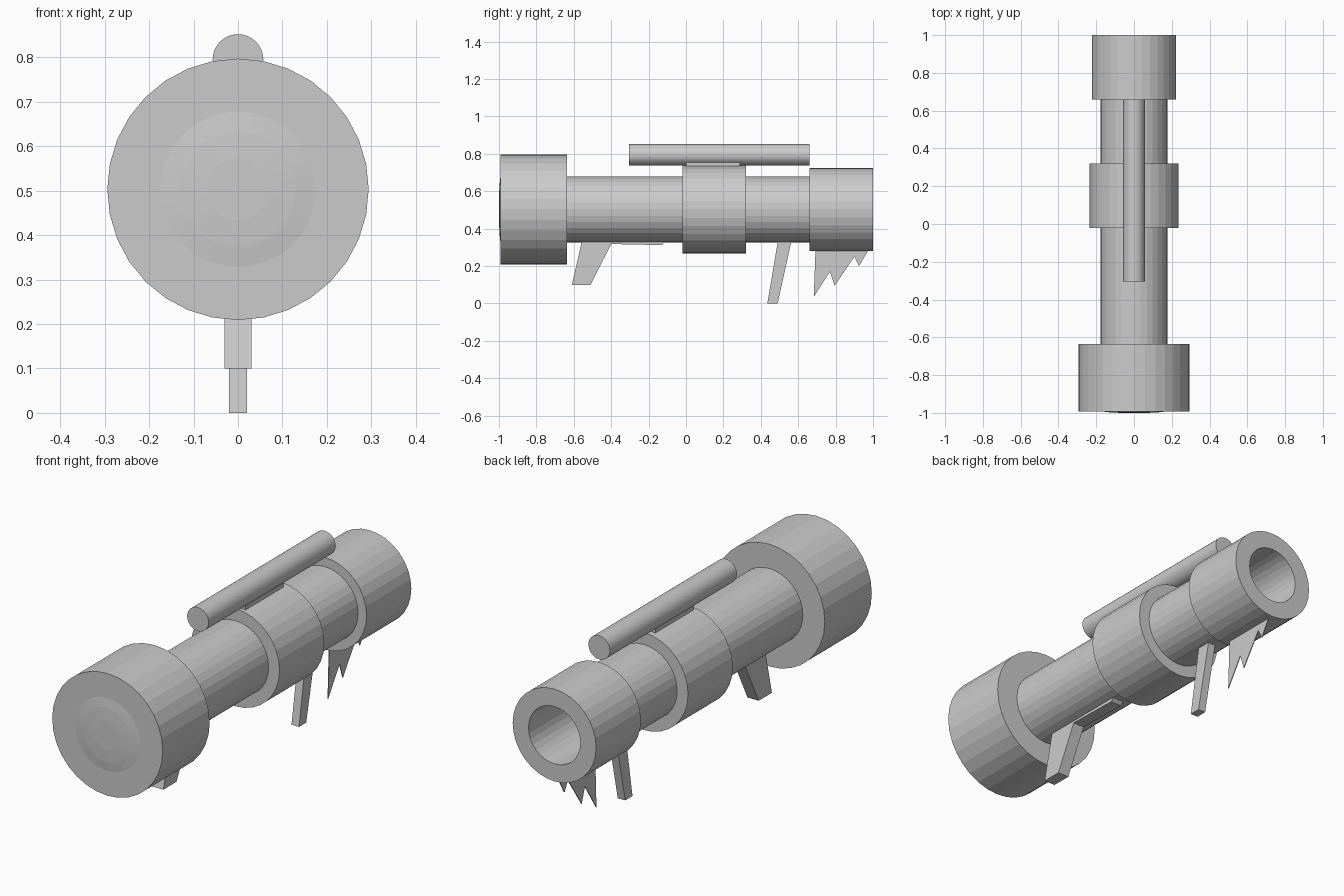
import bpy, bmesh
from math import sin, cos, tau

if "Cube" in bpy.data.objects:
    bpy.data.objects.remove(bpy.data.objects["Cube"])

AXIS_Z = 0.503


def finish(name, bm):
    bmesh.ops.recalc_face_normals(bm, faces=bm.faces)
    mesh = bpy.data.meshes.new(name)
    bm.to_mesh(mesh)
    bm.free()
    obj = bpy.data.objects.new(name, mesh)
    bpy.context.collection.objects.link(obj)
    return obj


def lathe(name, profile, z=AXIS_Z, sides=32, closed=False):
    """Turn (y, radius) points around a lengthwise axis; open ends are capped."""
    bm = bmesh.new()
    rings = [[bm.verts.new((r * cos(tau * i / sides), y, z + r * sin(tau * i / sides)))
              for i in range(sides)] for y, r in profile]
    pairs = list(zip(rings, rings[1:]))
    if closed:
        pairs.append((rings[-1], rings[0]))
    else:
        bm.faces.new(rings[0])
        bm.faces.new(rings[-1])
    for a, b in pairs:
        for i in range(sides):
            j = (i + 1) % sides
            bm.faces.new((a[i], a[j], b[j], b[i]))
    return finish(name, bm)


def plate(name, outline, half_width):
    """Extrude a (y, z) side outline across x."""
    bm = bmesh.new()
    face = bm.faces.new([bm.verts.new((-half_width, y, z)) for y, z in outline])
    out = bmesh.ops.extrude_face_region(bm, geom=[face])
    moved = [v for v in out["geom"] if isinstance(v, bmesh.types.BMVert)]
    bmesh.ops.translate(bm, verts=moved, vec=(2 * half_width, 0, 0))
    return finish(name, bm)


# Front drum with a very shallow domed face
lathe("front_drum", [(-1.0, 0.07), (-0.997, 0.13), (-0.992, 0.175),
                     (-0.992, 0.294), (-0.635, 0.294)])

# Main tube and rear drum, hollowed by one long bore
lathe("barrel", [(-0.64, 0.177), (0.66, 0.177), (0.66, 0.222), (1.0, 0.222),
                 (1.0, 0.138), (-0.6, 0.138)])

# Middle collar
lathe("collar", [(-0.02, 0.177), (-0.02, 0.235), (0.32, 0.235), (0.32, 0.177)],
      closed=True)

# Sighting rod and its mount
lathe("sight_rod", [(-0.305, 0.057), (0.66, 0.057)], z=0.795)
plate("sight_mount", [(0.0, 0.70), (0.29, 0.70), (0.29, 0.757), (0.0, 0.757)], 0.04)

# Front grip with its thin rail
plate("front_grip", [(-0.555, 0.34), (-0.61, 0.10), (-0.51, 0.10), (-0.40, 0.318),
                     (-0.13, 0.312), (-0.105, 0.335)], 0.03)

# Rear support leg
plate("rear_leg", [(0.492, 0.34), (0.435, 0.0), (0.49, 0.0), (0.565, 0.34)], 0.02)

# Jagged fin under the rear drum
plate("jagged_fin", [(0.693, 0.30), (0.683, 0.035), (0.77, 0.17), (0.795, 0.095),
                     (0.90, 0.25), (0.925, 0.20), (0.975, 0.285), (0.975, 0.30)], 0.002)
